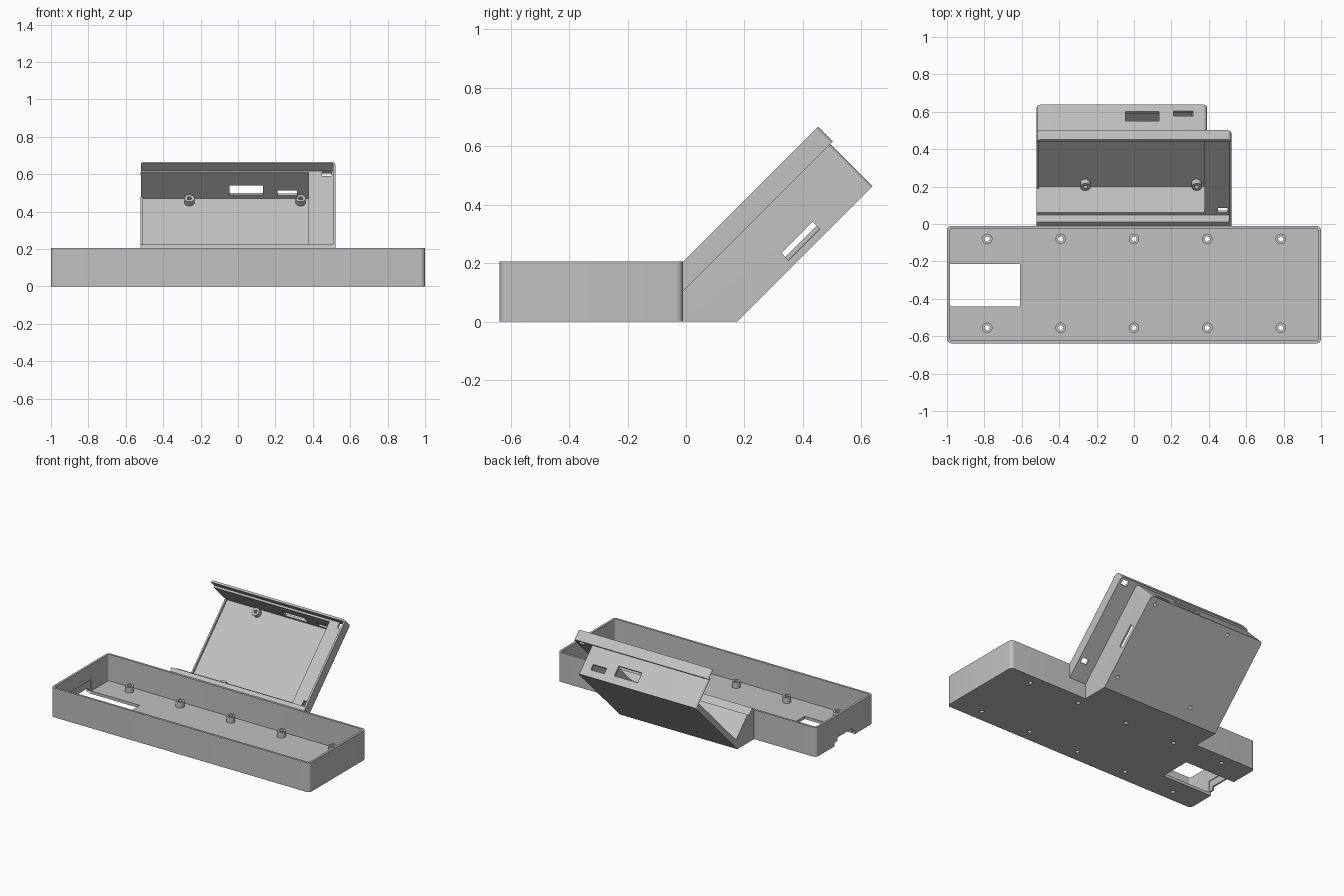
import bpy, bmesh, math
from mathutils import Matrix, Vector

cube = bpy.data.objects.get("Cube")
if cube:
    bpy.data.objects.remove(cube)

grey = bpy.data.materials.new("plain_grey")
COLOR = (0.53, 0.53, 0.53, 1)
grey.diffuse_color = COLOR
grey.use_nodes = True
grey.node_tree.nodes["Principled BSDF"].inputs["Base Color"].default_value = COLOR

# Tilted frame: local x = width, y = up the slope, z = out of the open front
TILT = Matrix.Translation((0, -0.1075, 0.1075)) @ Matrix.Rotation(math.radians(45), 4, 'X')
FLAT = Matrix.Identity(4)


def finish(name, bm, matrix):
    bm.transform(matrix)
    bmesh.ops.recalc_face_normals(bm, faces=bm.faces)
    mesh = bpy.data.meshes.new(name)
    bm.to_mesh(mesh)
    bm.free()
    mesh.materials.append(grey)
    obj = bpy.data.objects.new(name, mesh)
    bpy.context.collection.objects.link(obj)
    return obj


def block(name, x, y, z, matrix=FLAT, radius=0, clip=()):
    """Box from ranges, with rounded edges along local z, clipped by world planes."""
    bm = bmesh.new()
    bmesh.ops.create_cube(bm, size=1)
    for v in bm.verts:
        v.co = [lo + (c + 0.5) * (hi - lo) for c, (lo, hi) in zip(v.co, (x, y, z))]
    if radius:
        edges = [e for e in bm.edges
                 if abs(e.verts[0].co.z - e.verts[1].co.z) > 1e-4]
        bmesh.ops.bevel(bm, geom=edges, offset=radius, segments=6,
                        profile=0.5, affect='EDGES')
    bm.transform(matrix)
    for point, normal in clip:
        bmesh.ops.bisect_plane(bm, geom=bm.verts[:] + bm.edges[:] + bm.faces[:],
                               plane_co=point, plane_no=normal, clear_inner=True)
        bmesh.ops.holes_fill(bm, edges=[e for e in bm.edges if e.is_boundary])
    return finish(name, bm, FLAT)


def rod(name, center, radius, length, matrix=FLAT, axis='Z', sides=24):
    bm = bmesh.new()
    bmesh.ops.create_cone(bm, cap_ends=True, segments=sides, radius1=radius,
                          radius2=radius, depth=length)
    turn = Matrix.Rotation(math.pi / 2, 4, 'X') if axis == 'Y' else FLAT
    return finish(name, bm, matrix @ Matrix.Translation(center) @ turn)


def combine(obj, tool, operation='DIFFERENCE'):
    mod = obj.modifiers.new("combine", 'BOOLEAN')
    mod.operation = operation
    mod.solver = 'EXACT'
    mod.object = tool
    bpy.context.view_layer.update()
    graph = bpy.context.evaluated_depsgraph_get()
    mesh = bpy.data.meshes.new_from_object(obj.evaluated_get(graph))
    obj.modifiers.clear()
    obj.data = mesh
    bpy.data.objects.remove(tool)


# Open tray
tray = block("tray", (-1, 1), (-0.638, -0.01), (0, 0.205), radius=0.025)
combine(tray, block("cavity", (-0.985, 0.985), (-0.623, -0.025), (0.02, 0.3), radius=0.012))

# Opening in the tray floor and stepped notch in the end wall
combine(tray, block("floor_cut", (-0.99, -0.61), (-0.44, -0.215), (-0.1, 0.1)))
combine(tray, block("notch_low", (-1.1, -0.95), (-0.44, -0.215), (-0.1, 0.025)))
combine(tray, block("notch_high", (-1.1, -0.95), (-0.41, -0.245), (-0.1, 0.05)))

# Tray screw posts
for x in (-0.785, -0.392, 0, 0.392, 0.785):
    for y in (-0.08, -0.555):
        combine(tray, rod("post", (x, y, 0.035), 0.028, 0.05), 'UNION')
        combine(tray, rod("hole", (x, y, 0), 0.014, 0.3))

# Tilted holder: wide front frame plus narrower deep housing, trimmed at tray and ground
trim = (((0, -0.011, 0), (0, 1, 0)), ((0, 0, 0), (0, 0, 1)))
holder = block("tilted_holder", (-0.52, 0.39), (-0.5, 0.778), (-0.276, -0.06),
               TILT, 0.02, trim)
combine(holder, block("frame", (-0.52, 0.52), (-0.5, 0.79), (-0.071, 0),
                      TILT, 0.02, trim), 'UNION')

# Recesses, both open on the right end
combine(holder, block("frame_recess", (-0.7, 0.507), (0.166, 0.776), (-0.055, 0.1), TILT))
combine(holder, block("housing_recess", (-0.7, 0.378), (0.184, 0.763), (-0.25, 0.1), TILT))

# Low lip along the open end
combine(holder, block("end_lip", (-0.52, -0.509), (0.17, 0.76), (-0.26, -0.236), TILT), 'UNION')

# Board posts with through holes
for x in (-0.26, 0.335):
    for u in (0.215, 0.733):
        combine(holder, rod("post", (x, u, -0.24), 0.027, 0.045, TILT), 'UNION')
        combine(holder, rod("hole", (x, u, -0.25), 0.012, 0.2, TILT))

# Port openings in the upper wall
combine(holder, rod("round_port", (-0.18, 0.77, -0.187), 0.042, 0.08, TILT, 'Y', 32))
combine(holder, block("wide_port", (-0.045, 0.135), (0.73, 0.81), (-0.223, -0.152), TILT))
combine(holder, block("small_port", (0.21, 0.315), (0.73, 0.81), (-0.228, -0.19), TILT))

# Card slot in the side wall and two strap holes in the frame ledge
combine(holder, block("card_slot", (0.34, 0.45), (0.396, 0.548), (-0.251, -0.216), TILT))
for u in (0.2, 0.757):
    combine(holder, block("ledge_hole", (0.45, 0.5), (u - 0.017, u + 0.017),
                          (-0.12, -0.03), TILT))

# Smooth only the rounded corners and posts
for obj in (tray, holder):
    bpy.ops.object.select_all(action='DESELECT')
    obj.select_set(True)
    bpy.context.view_layer.objects.active = obj
    bpy.ops.object.shade_smooth_by_angle(angle=math.radians(30))
